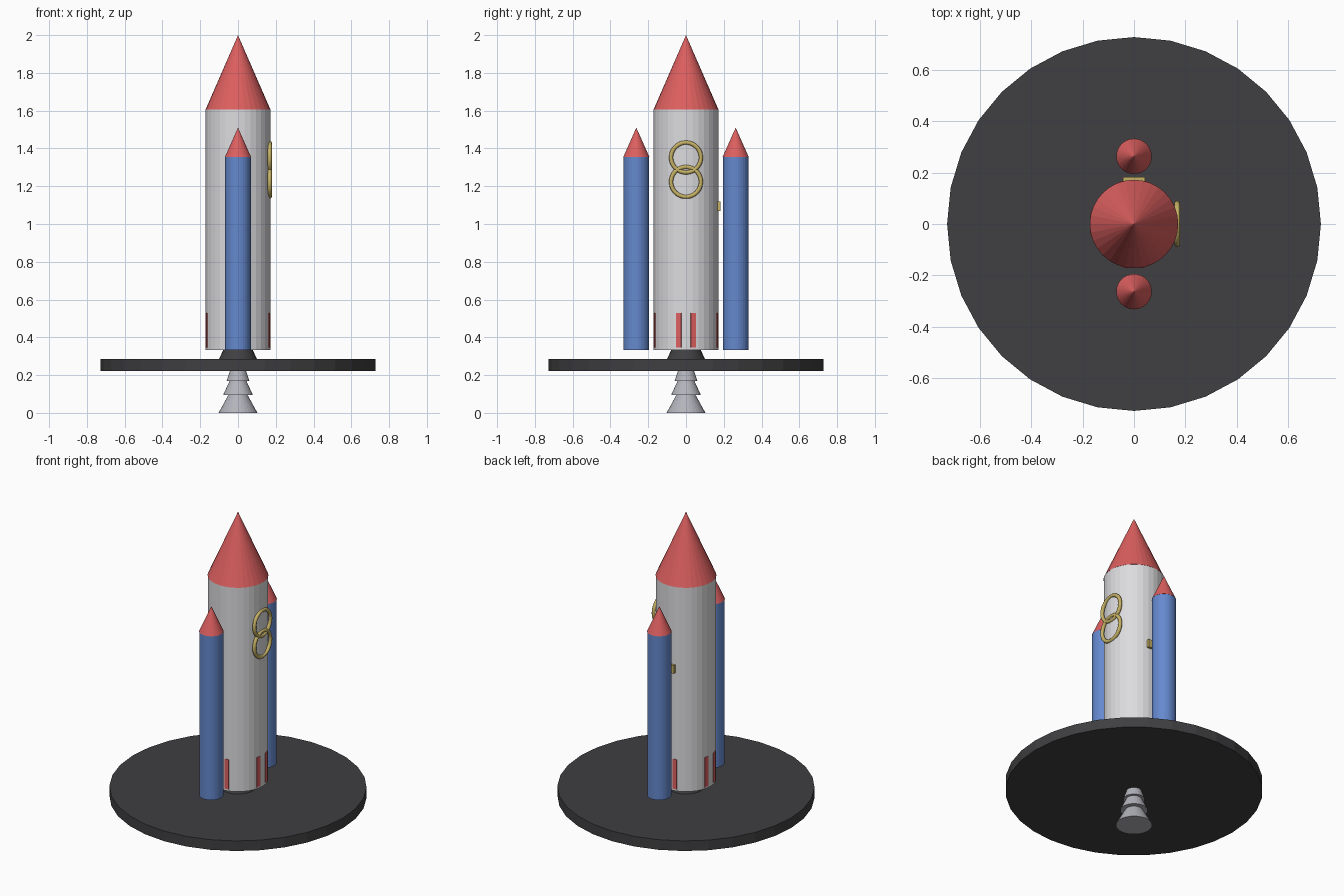
import bpy
import math

if "Cube" in bpy.data.objects:
    bpy.data.objects.remove(bpy.data.objects["Cube"])


def mat(name, rgb):
    m = bpy.data.materials.new(name)
    m.diffuse_color = (*rgb, 1.0)
    m.use_nodes = True
    m.node_tree.nodes["Principled BSDF"].inputs["Base Color"].default_value = m.diffuse_color
    return m


WHITE = mat("hull_white", (0.72, 0.72, 0.74))
RED = mat("red", (0.72, 0.115, 0.115))
BLUE = mat("blue", (0.13, 0.25, 0.62))
DARK = mat("charcoal", (0.05, 0.05, 0.054))
GREY = mat("exhaust_grey", (0.45, 0.45, 0.50))
GOLD = mat("gold", (0.56, 0.44, 0.13))


def finish(name, material):
    ob = bpy.context.object
    ob.name = name
    ob.data.materials.append(material)
    return ob


def frustum(name, material, r0, r1, z0, z1, x=0.0, y=0.0):
    """Tapered round part from z0 to z1; a zero top radius gives a point."""
    bpy.ops.mesh.primitive_cone_add(vertices=32, radius1=r0, radius2=r1,
                                    depth=z1 - z0, location=(x, y, (z0 + z1) / 2))
    return finish(name, material)


def box(name, material, size, loc, angle=0.0):
    bpy.ops.mesh.primitive_cube_add(size=1, location=loc, rotation=(0, 0, angle))
    bpy.context.object.scale = size
    return finish(name, material)


# Main rocket
frustum("hull", WHITE, 0.171, 0.171, 0.333, 1.605)
frustum("nose_cone", RED, 0.172, 0.0, 1.605, 2.0)
frustum("engine_nozzle", DARK, 0.103, 0.077, 0.28, 0.335)

# Side boosters, front and back
for side, y in (("front", -0.263), ("back", 0.263)):
    frustum(side + "_booster", BLUE, 0.068, 0.068, 0.333, 1.355, y=y)
    frustum(side + "_booster_nose", RED, 0.069, 0.0, 1.355, 1.51, y=y)

# Round disc with stacked exhaust cones underneath
frustum("disc", DARK, 0.727, 0.727, 0.222, 0.285)
frustum("exhaust_bottom", GREY, 0.103, 0.050, 0.0, 0.096)
frustum("exhaust_middle", GREY, 0.078, 0.045, 0.096, 0.168)
frustum("exhaust_top", GREY, 0.061, 0.042, 0.168, 0.224)

# Red strips round the base, in four pairs
for quarter in range(4):
    for sign in (-1, 1):
        a = math.radians(90 * quarter + 13 * sign)
        box("base_strip", RED, (0.008, 0.027, 0.185),
            (0.1695 * math.cos(a), 0.1695 * math.sin(a), 0.4375), a)

# Two linked gold rings on the right side
for name, z in (("upper_ring", 1.352), ("lower_ring", 1.223)):
    bpy.ops.mesh.primitive_torus_add(major_segments=48, minor_segments=12,
                                     major_radius=0.079, minor_radius=0.011,
                                     location=(0.168, 0, z),
                                     rotation=(0, math.pi / 2, 0))
    finish(name, GOLD)
    bpy.ops.object.shade_smooth()

# Small gold plate on the back
box("back_plate", GOLD, (0.086, 0.016, 0.05), (0, 0.174, 1.095))
